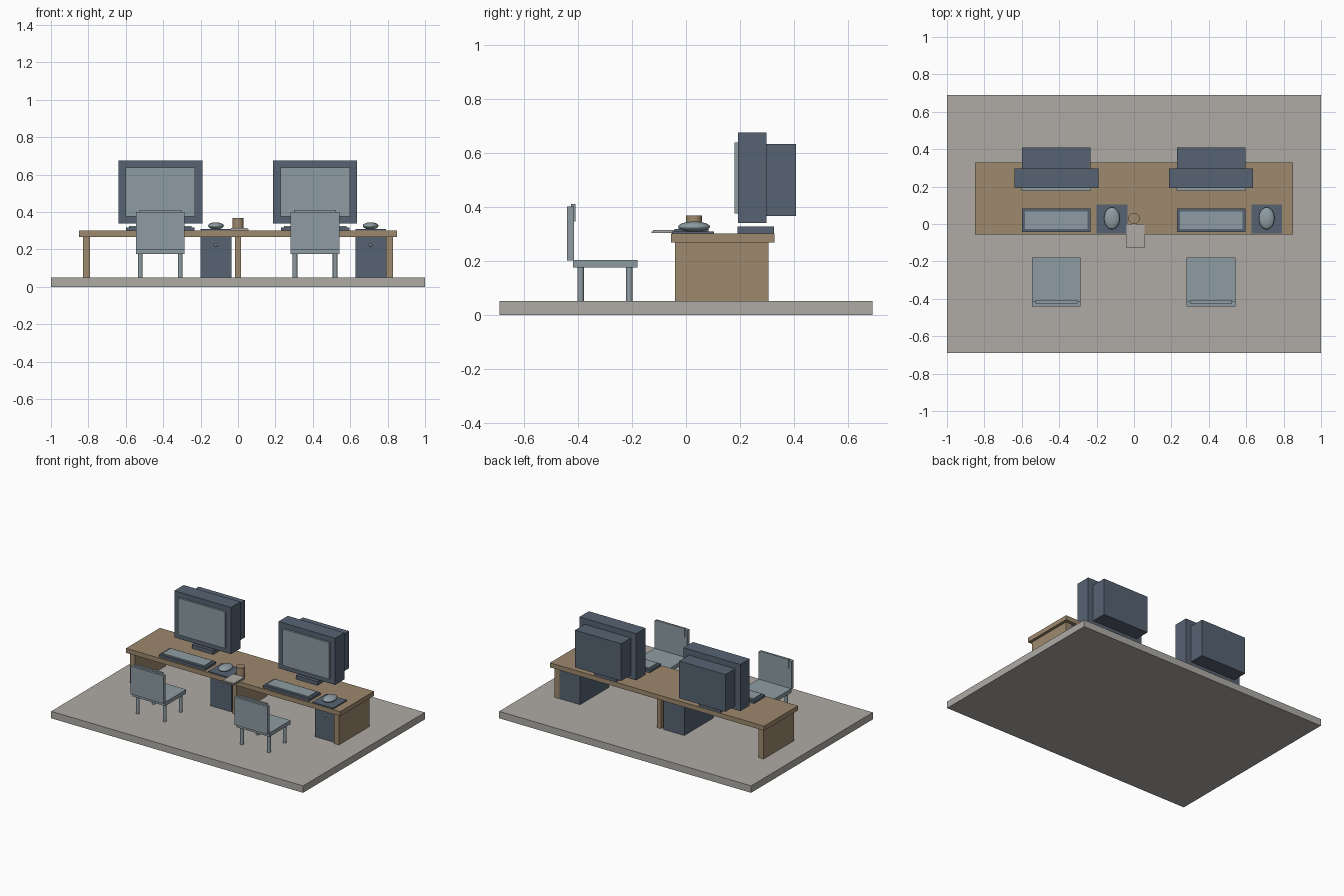
import bpy
from mathutils import Vector

cube = bpy.data.objects.get("Cube")
if cube:
    bpy.data.objects.remove(cube, do_unlink=True)


def material(name, rgb):
    m = bpy.data.materials.new(name)
    m.use_nodes = True
    m.diffuse_color = (*rgb, 1)
    m.node_tree.nodes["Principled BSDF"].inputs["Base Color"].default_value = (*rgb, 1)
    return m


STONE = material("warm grey", (0.43, 0.41, 0.38))
WOOD = material("wood tan", (0.34, 0.25, 0.155))
DARK = material("slate blue", (0.095, 0.125, 0.172))
LIGHT = material("pale blue grey", (0.27, 0.335, 0.365))


def box(name, mat, x, y, z):
    """Box from (low, high) ranges on each axis."""
    bpy.ops.mesh.primitive_cube_add(size=1)
    ob = bpy.context.object
    ob.name = name
    ob.location = Vector((sum(x), sum(y), sum(z))) / 2
    ob.scale = (x[1] - x[0], y[1] - y[0], z[1] - z[0])
    ob.data.materials.append(mat)
    return ob


def cylinder(name, mat, x, y, z, radius, sides=16):
    bpy.ops.mesh.primitive_cylinder_add(
        vertices=sides, radius=radius, depth=z[1] - z[0], location=(x, y, sum(z) / 2))
    ob = bpy.context.object
    ob.name = name
    ob.data.materials.append(mat)
    bpy.ops.object.shade_smooth_by_angle()


def ball(name, mat, center, radii):
    bpy.ops.mesh.primitive_uv_sphere_add(segments=24, ring_count=12, radius=1, location=center)
    ob = bpy.context.object
    ob.name = name
    ob.scale = radii
    ob.data.materials.append(mat)
    bpy.ops.object.shade_smooth()


def around(c, half):
    return (c - half, c + half)


FLOOR = 0.05
DESK = 0.30

# Floor and shared desk
box("floor", STONE, (-1, 1), (-0.69, 0.69), (0, FLOOR))
box("desk_top", WOOD, (-0.85, 0.85), (-0.055, 0.328), (0.267, DESK))
for name, x, half in (("right", -0.81, 0.02), ("middle", 0, 0.015), ("left", 0.81, 0.02)):
    box(f"desk_panel_{name}", WOOD, around(x, half), (-0.04, 0.305), (FLOOR, 0.267))

# Cup and stack of papers between the two places
cylinder("cup", WOOD, 0, 0.03, (DESK, 0.367), 0.03, 24)
box("paper_lower", STONE, (-0.04, 0.055), (-0.127, 0), (0.302, 0.308))
box("paper_upper", STONE, (-0.037, 0.052), (-0.122, 0), (0.308, 0.314))


def workplace(side, c):
    # Monitor
    box(f"monitor_base_{side}", DARK, around(c, 0.085), (0.19, 0.325), (DESK, 0.327))
    box(f"monitor_frame_{side}", DARK, around(c, 0.225), (0.192, 0.298), (0.34, 0.675))
    box(f"monitor_screen_{side}", LIGHT, around(c, 0.186), (0.179, 0.192), (0.375, 0.638))
    box(f"monitor_back_{side}", DARK, around(c, 0.183), (0.298, 0.408), (0.366, 0.633))

    # Keyboard
    box(f"keyboard_{side}", DARK, around(c, 0.183), (-0.043, 0.083), (DESK, 0.318))
    box(f"keyboard_keys_{side}", LIGHT, around(c, 0.167), (-0.028, 0.068), (0.318, 0.326))

    # Mouse on its pad
    m = c + 0.297
    box(f"mouse_pad_{side}", DARK, around(m, 0.082), (-0.052, 0.104), (DESK, 0.308))
    ball(f"mouse_{side}", LIGHT, (m, 0.03, 0.326), (0.042, 0.059, 0.019))

    # Drawer cabinet with knob
    box(f"cabinet_{side}", DARK, around(m, 0.082), (-0.025, 0.305), (FLOOR, 0.267))
    ball(f"cabinet_knob_{side}", LIGHT, (m, -0.028, 0.223), (0.008, 0.008, 0.008))

    # Chair
    box(f"chair_seat_{side}", LIGHT, around(c, 0.13), (-0.418, -0.18), (0.175, 0.203))
    box(f"chair_back_{side}", LIGHT, around(c, 0.13), (-0.44, -0.415), (0.2, 0.4))
    box(f"chair_back_pad_{side}", LIGHT, around(c, 0.112), (-0.425, -0.41), (0.345, 0.41))
    for lx, ly, leg in ((-1, -0.39, "back_right"), (1, -0.39, "back_left"),
                        (-1, -0.21, "front_right"), (1, -0.21, "front_left")):
        cylinder(f"chair_leg_{leg}_{side}", LIGHT, c + lx * 0.107, ly,
                 (FLOOR, 0.18), 0.0125)


workplace("right", -0.415)
workplace("left", 0.412)
